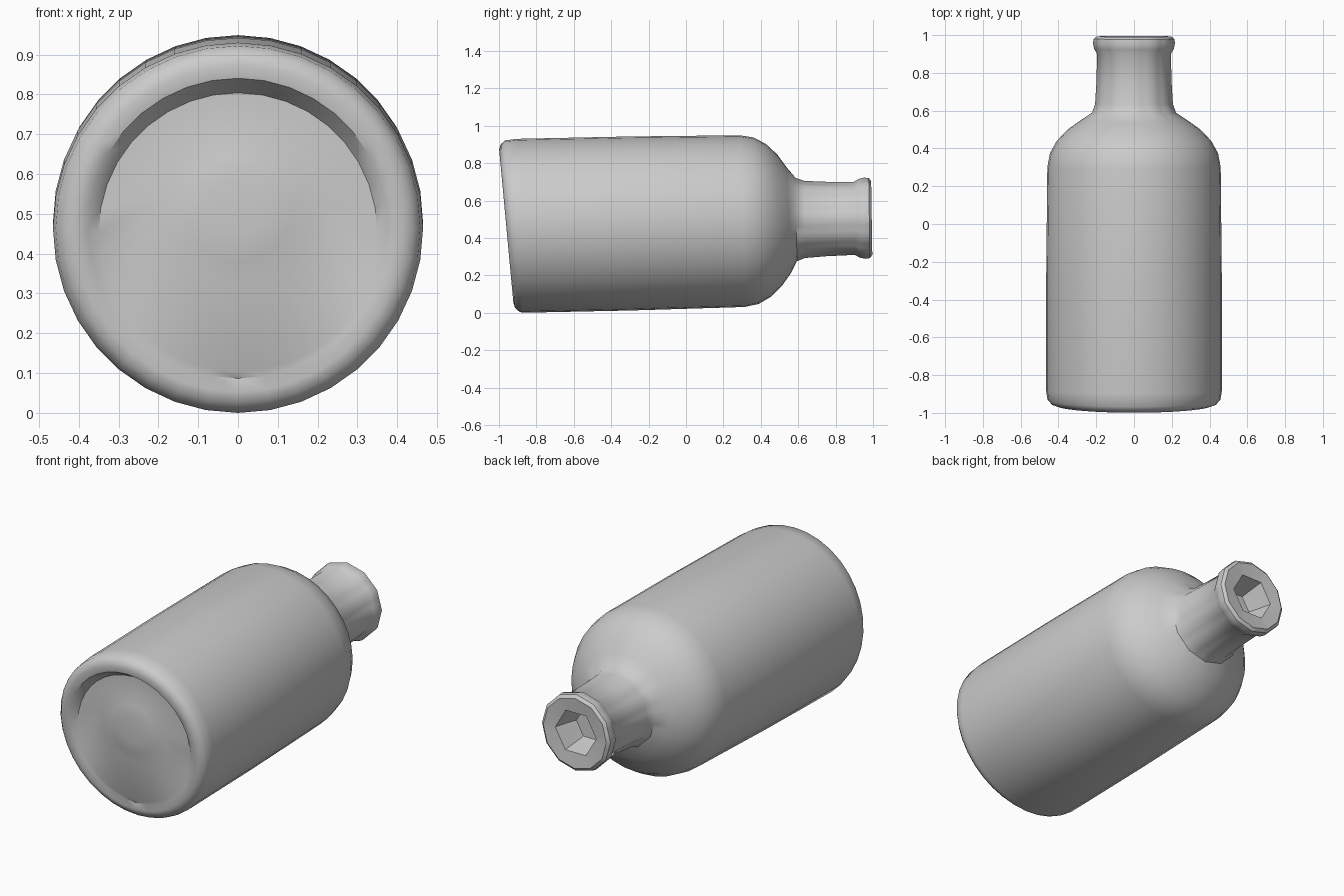
import bpy, bmesh, math

if "Cube" in bpy.data.objects:
    bpy.data.objects.remove(bpy.data.objects["Cube"])

SEG = 36

# Profile sections: tilt in y, facet count (0 = round), lift in z, then (y, radius) points
sections = [
    # shallow bulge in the base floor, above the axis
    (0.0, 0, 0.05, [(-0.952, 0.07), (-0.946, 0.135), (-0.932, 0.19)]),
    # pushed-in base floor
    (0.004, 0, -0.01, [(-0.93, 0.35)]),
    # base rim, leaning outwards at the top
    (0.038, 0, 0.0, [(-0.954, 0.377), (-0.961, 0.41), (-0.952, 0.438), (-0.93, 0.458)]),
    # body and rounded shoulder
    (0.012, 0, 0.0, [(-0.885, 0.465), (-0.3, 0.465), (0.3, 0.459), (0.375, 0.445),
                     (0.44, 0.409), (0.5, 0.352), (0.55, 0.282)]),
    # neck and lip
    (0.003, 12, 0.002, [(0.59, 0.222), (0.635, 0.206), (0.75, 0.199), (0.9, 0.195),
                        (0.925, 0.21), (0.955, 0.217), (0.98, 0.214), (0.993, 0.197)]),
    # faceted mouth opening
    (0.002, 6, 0.002, [(0.985, 0.128), (0.92, 0.112), (0.85, 0.09)]),
]


def facet(angle, sides):
    """Radius factor that flattens a circle into a polygon."""
    if not sides:
        return 1
    step = 2 * math.pi / sides
    return math.cos(step / 2) / math.cos(angle % step - step / 2)


bm = bmesh.new()
loops = []
for tilt, sides, lift, points in sections:
    for y, radius in points:
        axis_z = 0.494 + 0.021 * y + lift  # the axis rises slightly to the mouth
        loop = []
        for i in range(SEG):
            a = math.tau * i / SEG
            r = radius * facet(a, sides)
            loop.append(bm.verts.new((r * math.cos(a), y - tilt * math.sin(a),
                                      axis_z + r * math.sin(a))))
        loops.append(loop)

# Skin the rings and close both ends
for a, b in zip(loops, loops[1:]):
    for i in range(SEG):
        j = (i + 1) % SEG
        bm.faces.new((a[i], a[j], b[j], b[i]))
bm.faces.new(loops[0])
bm.faces.new(loops[-1])
bmesh.ops.recalc_face_normals(bm, faces=bm.faces)

# Rest exactly on the ground
low = min(v.co.z for v in bm.verts)
bmesh.ops.translate(bm, verts=bm.verts, vec=(0, 0, -low))

mesh = bpy.data.meshes.new("bottle")
bm.to_mesh(mesh)
bm.free()
bottle = bpy.data.objects.new("bottle", mesh)
bpy.context.collection.objects.link(bottle)
bpy.context.view_layer.objects.active = bottle
bottle.select_set(True)
bpy.ops.object.shade_smooth_by_angle(angle=math.radians(40))
